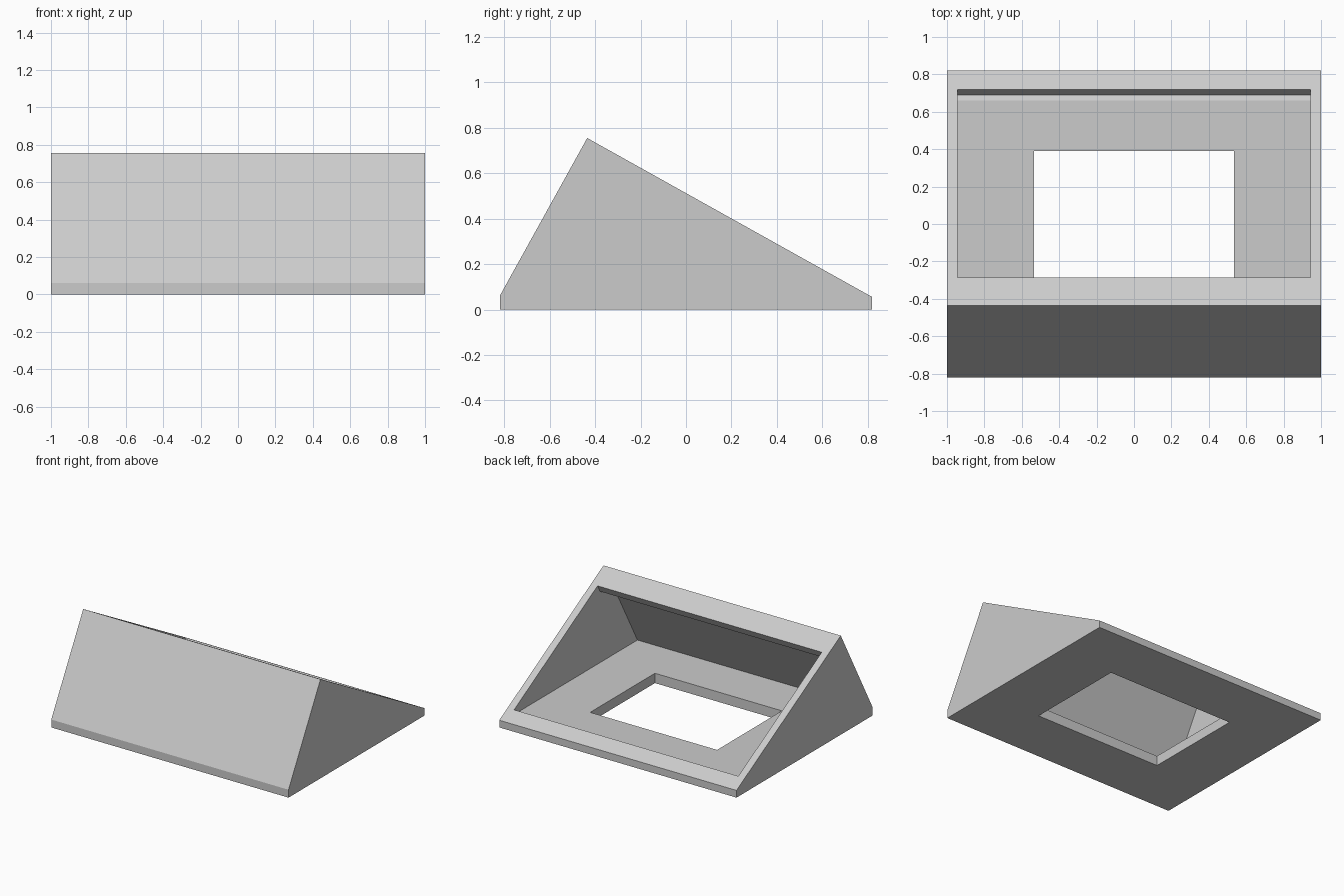
import bpy
import bmesh

default_cube = bpy.data.objects.get("Cube")
if default_cube:
    bpy.data.objects.remove(default_cube, do_unlink=True)

grey = bpy.data.materials.new("plain grey")
grey.use_nodes = True
grey.diffuse_color = (0.6, 0.6, 0.6, 1)
grey.node_tree.nodes["Principled BSDF"].inputs["Base Color"].default_value = grey.diffuse_color


def extrude_profile(name, profile, half_width):
    """Extrude a (y, z) side profile evenly about x = 0."""
    bm = bmesh.new()
    face = bm.faces.new([bm.verts.new((-half_width, y, z)) for y, z in profile])
    side = bmesh.ops.extrude_face_region(bm, geom=[face])["geom"]
    moved = [v for v in side if isinstance(v, bmesh.types.BMVert)]
    bmesh.ops.translate(bm, verts=moved, vec=(2 * half_width, 0, 0))
    bmesh.ops.recalc_face_normals(bm, faces=bm.faces)
    mesh = bpy.data.meshes.new(name)
    bm.to_mesh(mesh)
    bm.free()
    mesh.materials.append(grey)
    obj = bpy.data.objects.new(name, mesh)
    bpy.context.collection.objects.link(obj)
    return obj


def cut(target, cutter):
    """Subtract the cutter from the target and discard it."""
    mod = target.modifiers.new(cutter.name, "BOOLEAN")
    mod.operation = "DIFFERENCE"
    mod.solver = "EXACT"
    mod.object = cutter
    cutter.hide_render = True
    bpy.context.view_layer.objects.active = target
    bpy.ops.object.modifier_apply(modifier=mod.name)
    bpy.data.objects.remove(cutter, do_unlink=True)


# Wedge-shaped housing
housing = extrude_profile("wedge_housing", [
    (-0.82, 0), (0.82, 0), (0.82, 0.055), (-0.435, 0.755), (-0.82, 0.06)], 1.0)

# Hollow interior, undercut behind the front lip and open through the back slope
cut(housing, extrude_profile("cavity_cutter", [
    (-0.236, 0.758), (-0.285, 0.671), (-0.314, 0.618), (-0.427, 0.681),
    (-0.765, 0.075), (0.66, 0.075), (0.69, 0.058), (0.769, 0.198)], 0.945))

# Rectangular opening through the floor
cut(housing, extrude_profile("floor_opening_cutter", [
    (-0.39, -0.1), (0.39, -0.1), (0.39, 0.15), (-0.39, 0.15)], 0.535))
